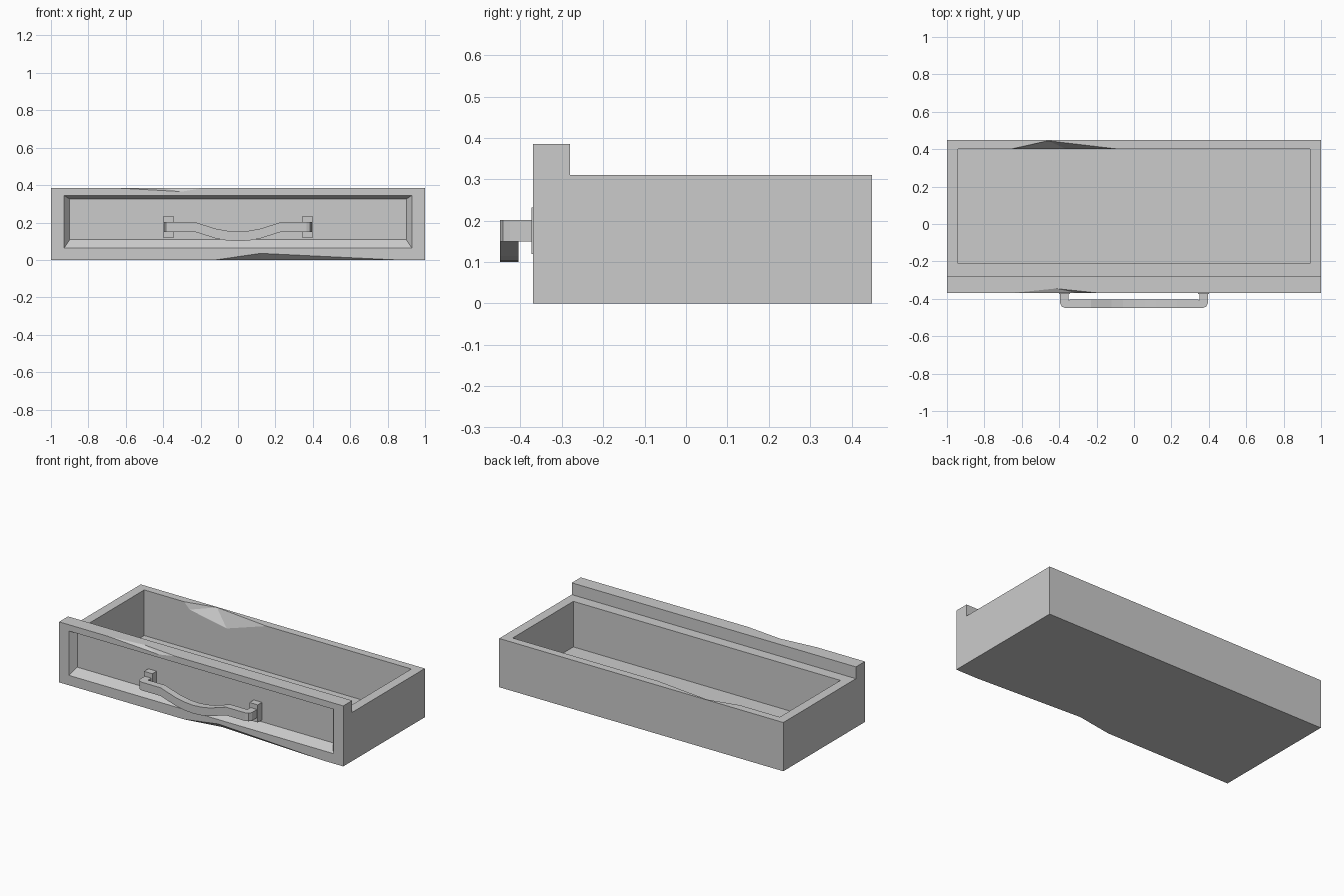
import bpy
import bmesh

if "Cube" in bpy.data.objects:
    bpy.data.objects.remove(bpy.data.objects["Cube"])

# Single grey finish
grey = bpy.data.materials.new("grey_finish")
grey.use_nodes = True
colour = (0.6, 0.6, 0.6, 1)
grey.diffuse_color = colour
grey.node_tree.nodes["Principled BSDF"].inputs["Base Color"].default_value = colour


def finish(name, bm):
    bmesh.ops.recalc_face_normals(bm, faces=bm.faces)
    mesh = bpy.data.meshes.new(name)
    bm.to_mesh(mesh)
    bm.free()
    mesh.materials.append(grey)
    obj = bpy.data.objects.new(name, mesh)
    bpy.context.scene.collection.objects.link(obj)
    return obj


def hull(name, points):
    bm = bmesh.new()
    verts = [bm.verts.new(p) for p in points]
    bmesh.ops.convex_hull(bm, input=verts)
    return finish(name, bm)


def corners(x0, x1, z0, z1, y):
    return [(x, y, z) for x in (x0, x1) for z in (z0, z1)]


def block(name, x0, x1, y0, y1, z0, z1):
    return hull(name, corners(x0, x1, z0, z1, y0) + corners(x0, x1, z0, z1, y1))


def carve(target, cutter):
    cutter.hide_render = True
    mod = target.modifiers.new("carve", "BOOLEAN")
    mod.operation = "DIFFERENCE"
    mod.solver = "EXACT"
    mod.object = cutter
    bpy.ops.object.select_all(action="DESELECT")
    bpy.context.view_layer.objects.active = target
    target.select_set(True)
    bpy.ops.object.modifier_apply(modifier=mod.name)
    bpy.data.objects.remove(cutter)


FRONT, BACK, RIM, TOP = -0.37, 0.45, 0.31, 0.385

# Drawer body: stepped side profile extruded across the width
bm = bmesh.new()
profile = [(FRONT, 0), (BACK, 0), (BACK, RIM), (-0.28, RIM), (-0.28, TOP), (FRONT, TOP)]
side = bm.faces.new([bm.verts.new((-1, y, z)) for y, z in profile])
grown = bmesh.ops.extrude_face_region(bm, geom=[side])["geom"]
bmesh.ops.translate(bm, vec=(2, 0, 0), verts=[g for g in grown if isinstance(g, bmesh.types.BMVert)])
drawer = finish("drawer_body", bm)

# Storage cavity
carve(drawer, block("cavity_cutter", -0.94, 0.94, -0.21, 0.4, 0.02, 0.6))

# Sunken front panel with sloping borders
PANEL = FRONT + 0.04
carve(drawer, hull("panel_cutter",
                   corners(-0.93, 0.93, 0.063, 0.345, -0.5)
                   + corners(-0.93, 0.93, 0.063, 0.345, FRONT)
                   + corners(-0.9, 0.9, 0.108, 0.325, PANEL)))

# Worn dents: bottom front edge, top front edge, inner rim of the back wall
carve(drawer, hull("bottom_dent", [
    (-0.12, FRONT, 0), (0.85, FRONT, 0), (0.12, FRONT, 0.035),
    (0.12, -0.33, 0), (0.2, -0.42, -0.05)]))
carve(drawer, hull("top_dent", [
    (-0.66, FRONT, TOP), (-0.18, FRONT, TOP), (-0.3, FRONT, 0.365),
    (-0.42, -0.345, TOP), (-0.4, -0.4, 0.42)]))
carve(drawer, hull("rim_dent", [
    (-0.66, 0.4, RIM), (-0.08, 0.4, RIM), (-0.46, 0.445, RIM),
    (-0.62, 0.4, 0.27), (-0.36, 0.4, 0.22), (-0.4, 0.36, 0.36)]))

# Handle: rectangular section swept along a drooping path, mirrored about x = 0
# Each row: outer x, outer y, inner x, inner y, bottom z
half = [
    (0.395, PANEL, 0.35, PANEL, 0.15),
    (0.395, -0.425, 0.35, -0.408, 0.15),
    (0.385, -0.442, 0.348, -0.407, 0.15),
    (0.365, -0.45, 0.345, -0.405, 0.15),
    (0.23, -0.45, 0.23, -0.405, 0.15),
    (0.12, -0.45, 0.12, -0.405, 0.115),
    (0.06, -0.45, 0.06, -0.405, 0.104),
]
middle = [(0, -0.45, 0, -0.405, 0.1)]
mirrored = [(-a, b, -c, d, e) for a, b, c, d, e in reversed(half)]
bm = bmesh.new()
rings = []
for ox, oy, ix, iy, z in half + middle + mirrored:
    ring = [(ox, oy, z), (ix, iy, z), (ix, iy, z + 0.052), (ox, oy, z + 0.052)]
    rings.append([bm.verts.new(p) for p in ring])
for r, s in zip(rings, rings[1:]):
    for i in range(4):
        j = (i + 1) % 4
        bm.faces.new((r[i], r[j], s[j], s[i]))
bm.faces.new(rings[0])
bm.faces.new(rings[-1])
finish("handle", bm)

# Mounting plates behind the handle ends
for name, sign in (("left_handle_mount", 1), ("right_handle_mount", -1)):
    x0, x1 = sorted((sign * 0.342, sign * 0.4))
    block(name, x0, x1, FRONT - 0.003, PANEL + 0.01, 0.12, 0.232)
